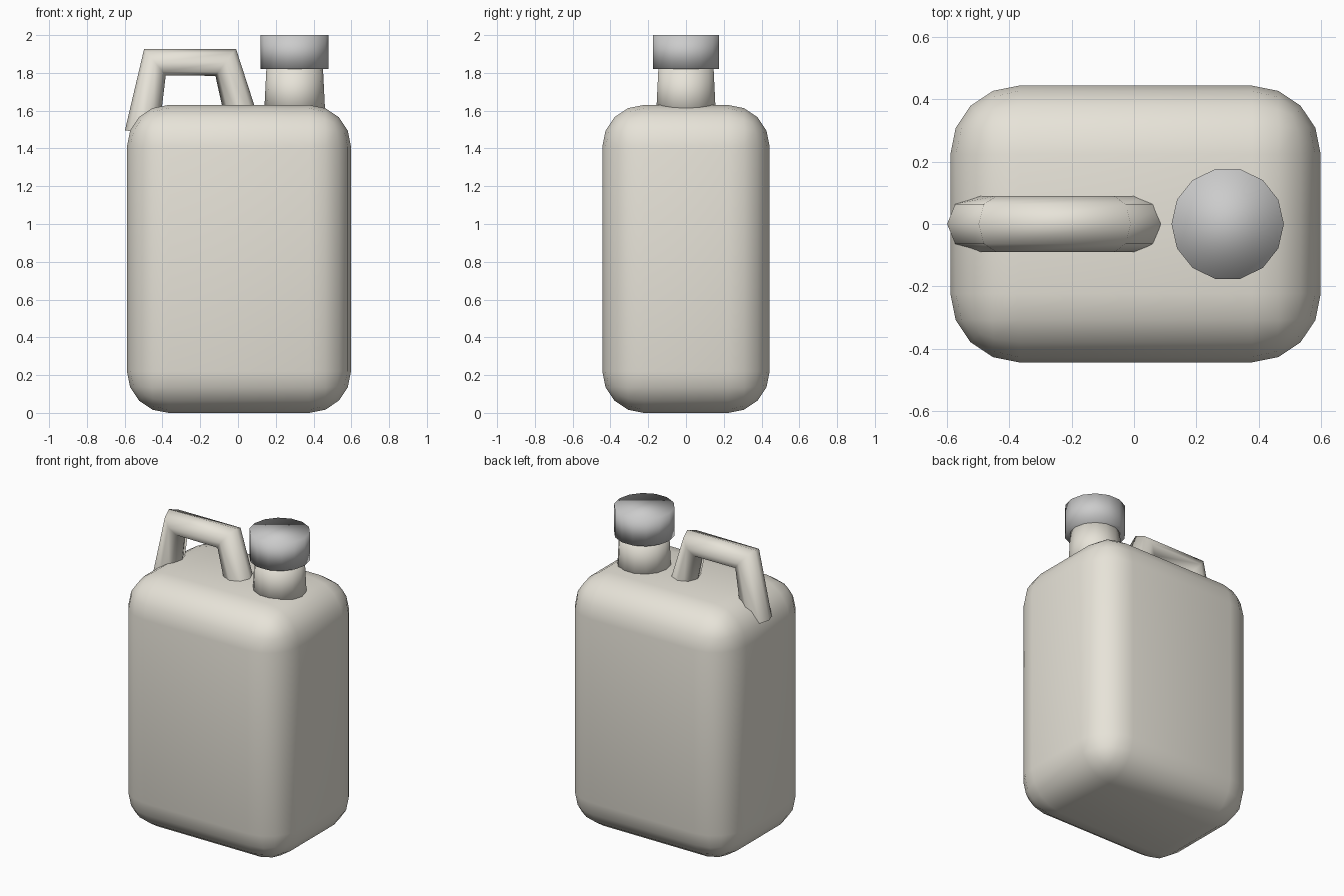
import bpy

if "Cube" in bpy.data.objects:
    bpy.data.objects.remove(bpy.data.objects["Cube"])

shell = bpy.data.materials.new("off_white_plastic")
shell.diffuse_color = (0.80, 0.77, 0.69, 1)
shell.use_nodes = True
shell.node_tree.nodes["Principled BSDF"].inputs["Base Color"].default_value = shell.diffuse_color


def smooth(obj):
    for p in obj.data.polygons:
        p.use_smooth = True


def turned(name, r_bottom, r_top, z0, z1, x, sides=14):
    # capped cylinder or cone standing between two heights
    bpy.ops.mesh.primitive_cone_add(vertices=sides, radius1=r_bottom, radius2=r_top,
                                    depth=z1 - z0, location=(x, 0, (z0 + z1) / 2),
                                    rotation=(0, 0, 1.5707963))
    obj = bpy.context.object
    obj.name = name
    smooth(obj)
    return obj


# body: rounded box
bpy.ops.mesh.primitive_cube_add(size=1, location=(0.005, 0, 0.815))
body = bpy.context.object
body.name = "body"
body.scale = (1.186, 0.886, 1.63)
bpy.ops.object.transform_apply(location=False, rotation=False, scale=True)
bevel = body.modifiers.new("rounding", 'BEVEL')
bevel.width = 0.22
bevel.segments = 4
bevel.limit_method = 'NONE'
smooth(body)
body.data.materials.append(shell)

# neck and cap, off to the right
neck = turned("neck", 0.163, 0.149, 1.56, 1.84, 0.30)
neck.data.materials.append(shell)
turned("cap", 0.18, 0.18, 1.82, 2.0, 0.30)

# handle: eight-sided tube along a bent path
curve = bpy.data.curves.new("handle", 'CURVE')
curve.dimensions = '3D'
curve.bevel_depth = 0.09
curve.bevel_resolution = 2
curve.use_fill_caps = True
path = [(-0.51, 1.48), (-0.44, 1.856), (-0.065, 1.856), (0.04, 1.48)]
spline = curve.splines.new('POLY')
spline.points.add(len(path) - 1)
for point, (x, z) in zip(spline.points, path):
    point.co = (x, 0, z, 1)
spline.use_smooth = True
handle = bpy.data.objects.new("handle", curve)
bpy.context.collection.objects.link(handle)
curve.materials.append(shell)
bpy.ops.object.select_all(action='DESELECT')
handle.select_set(True)
bpy.context.view_layer.objects.active = handle
bpy.ops.object.convert(target='MESH')
